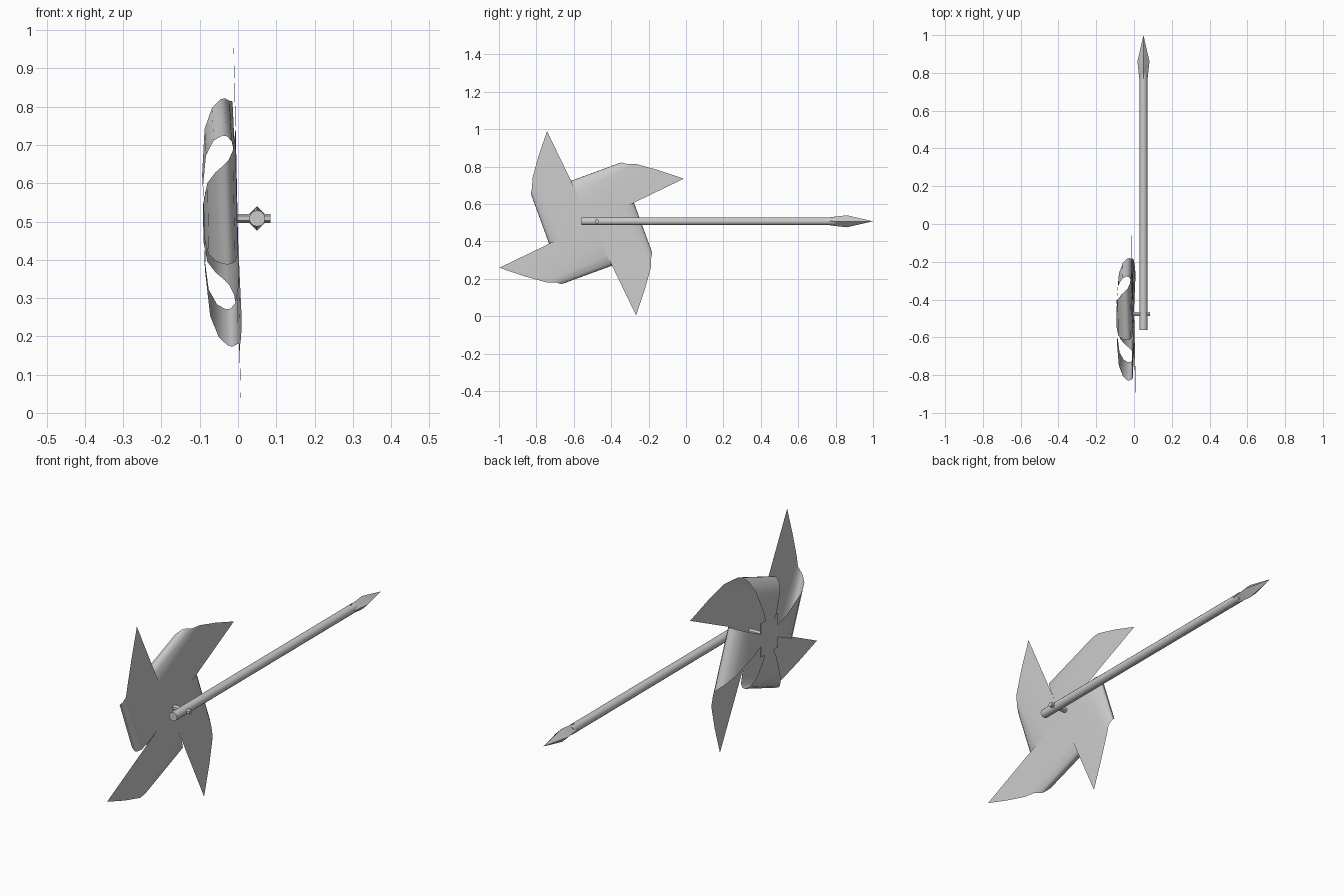
import bpy, bmesh, math
from mathutils import Vector, Matrix

old = bpy.data.objects.get("Cube")
if old:
    bpy.data.objects.remove(old, do_unlink=True)

grey = bpy.data.materials.new("plain_grey")
grey.use_nodes = True
COLOUR = (0.6, 0.6, 0.6, 1)
grey.diffuse_color = COLOUR
grey.node_tree.nodes["Principled BSDF"].inputs["Base Color"].default_value = COLOUR


def finish(name, bm, angle=40):
    mesh = bpy.data.meshes.new(name)
    bm.to_mesh(mesh)
    bm.free()
    mesh.materials.append(grey)
    ob = bpy.data.objects.new(name, mesh)
    bpy.context.collection.objects.link(ob)
    bpy.ops.object.select_all(action='DESELECT')
    ob.select_set(True)
    bpy.context.view_layer.objects.active = ob
    bpy.ops.object.shade_smooth_by_angle(angle=math.radians(angle))
    return ob


def lathe(name, axis, centre, profile, sides):
    """Stack rings of (distance, radius) along the axis, capping the ends."""
    bm = bmesh.new()
    axis = Vector(axis)
    side = Vector((0, 0, 1))
    rings = []
    for d, r in profile:
        turn = [Matrix.Rotation(math.tau * i / sides, 3, axis) for i in range(sides)]
        rings.append([bm.verts.new(Vector(centre) + axis * d + t @ side * r) for t in turn])
    for a, b in zip(rings, rings[1:]):
        for i in range(sides):
            j = (i + 1) % sides
            bm.faces.new((a[i], a[j], b[j], b[i]))
    bm.faces.new(rings[0])
    bm.faces.new(rings[-1])
    bmesh.ops.remove_doubles(bm, verts=bm.verts, dist=0.0005)
    bmesh.ops.recalc_face_normals(bm, faces=bm.faces)
    return finish(name, bm)


# Paper wheel: four quarters of a slit square, each curling one corner to the hub
R = 0.547
HUB = Vector((0, -0.505, 0.4975))
CURL = [(0, 0), (0.1, 0), (0.19, -0.002), (0.235, -0.01), (0.25, -0.022), (0.252, -0.034),
        (0.238, -0.057), (0.195, -0.078), (0.1, -0.088), (0, -0.08)]


def tilt(y, z):
    return -0.002 - 0.0255 * z - 0.01 * y


lengths = [0]
for p, q in zip(CURL, CURL[1:]):
    lengths.append(lengths[-1] + math.dist(p, q))

bm = bmesh.new()
for k in range(4):
    a = math.radians(115.8 + 90 * k)
    along = Vector((0, math.cos(a), math.sin(a)))
    across = Vector((0, -math.sin(a), math.cos(a)))
    columns = []
    for (h, x), s in zip(CURL, lengths):
        u = R * s / lengths[-1]
        column = []
        for v in (0, R - u):
            skew = 0.1 * v * min(1, max(0, (u - 0.18) / 0.05))
            p = along * v + across * (h - skew)
            p.x = x + tilt(p.y, p.z)
            column.append(bm.verts.new(HUB + p))
        columns.append(column)
    for c, d in zip(columns, columns[1:]):
        bm.faces.new((c[0], c[1], d[1], d[0]))
bmesh.ops.remove_doubles(bm, verts=bm.verts, dist=0.0005)
finish("paper_wheel", bm, 50)

# Small patch where the curled corners overlap
bm = bmesh.new()
bmesh.ops.create_cube(bm, size=1)
bmesh.ops.scale(bm, vec=(0.004, 0.13, 0.16), verts=bm.verts)
bmesh.ops.translate(bm, vec=HUB + Vector((-0.084, 0, 0)), verts=bm.verts)
finish("hub_patch", bm)

# Stick, its pointed end and the pin
STICK = (0.05, 0, 0.508)
lathe("stick", (0, 1, 0), STICK, [(-0.56, 0.021), (0.8, 0.021)], 12)
lathe("stick_point", (0, 1, 0), STICK, [(0.77, 0.022), (0.86, 0.032), (1.0, 0.0)], 4)
lathe("pin", (1, 0, 0), (0, -0.477, 0.508), [(-0.08, 0.012), (0.085, 0.012)], 6)
